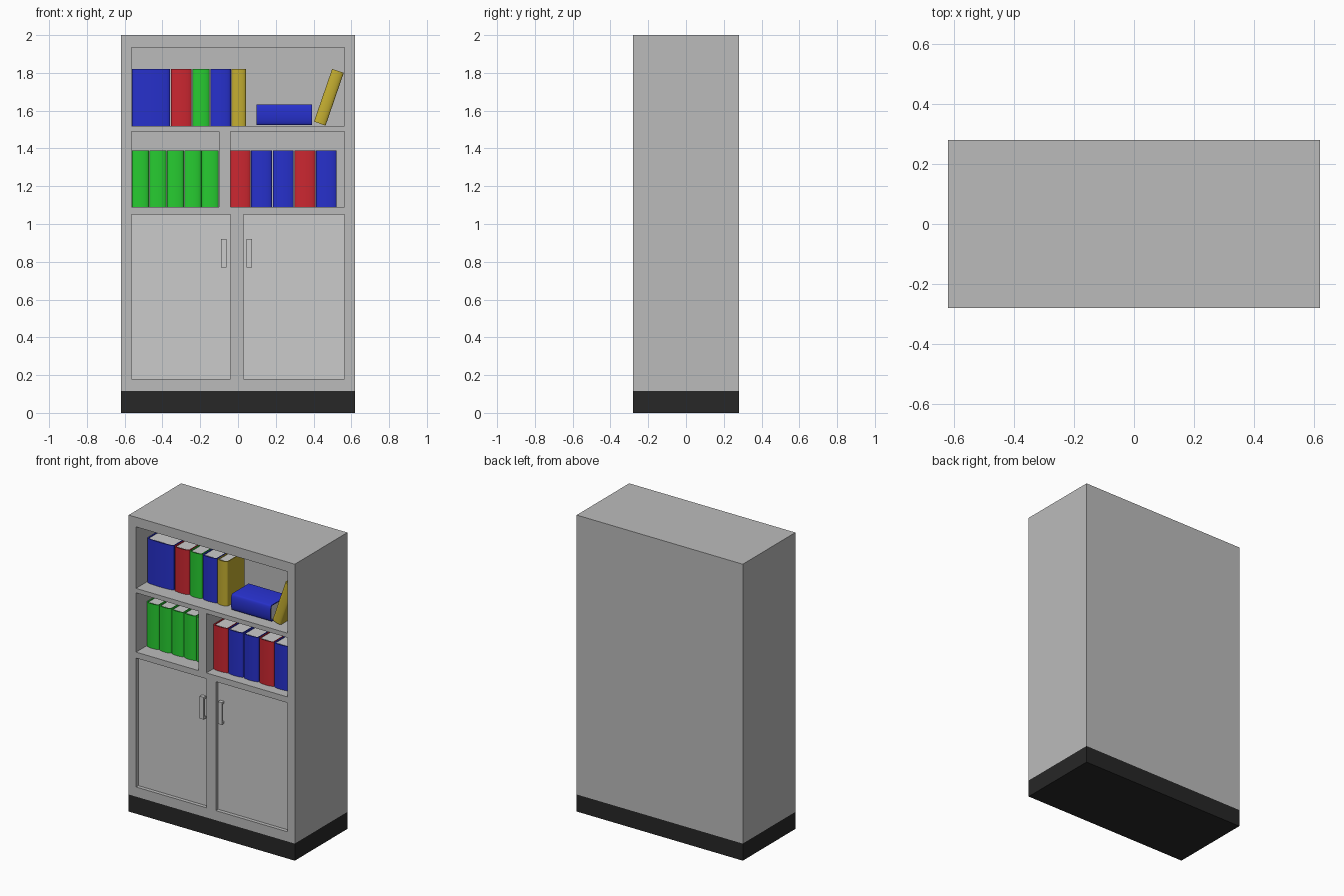
import bpy, bmesh, math
from mathutils import Matrix, Vector

if "Cube" in bpy.data.objects:
    bpy.data.objects.remove(bpy.data.objects["Cube"])


def material(name, rgb):
    m = bpy.data.materials.new(name)
    m.diffuse_color = (*rgb, 1)
    m.use_nodes = True
    m.node_tree.nodes["Principled BSDF"].inputs["Base Color"].default_value = m.diffuse_color
    return m


BODY = material("body_grey", (0.5, 0.5, 0.5))
BLACK = material("plinth_black", (0.02, 0.02, 0.02))
COLOURS = {
    "red": material("red", (0.6, 0.02, 0.03)),
    "green": material("green", (0.02, 0.6, 0.03)),
    "blue": material("blue", (0.02, 0.03, 0.6)),
    "yellow": material("yellow", (0.55, 0.42, 0.03)),
}


def make_object(name, bm, mat=None):
    bmesh.ops.recalc_face_normals(bm, faces=bm.faces)
    me = bpy.data.meshes.new(name)
    bm.to_mesh(me)
    bm.free()
    ob = bpy.data.objects.new(name, me)
    bpy.context.collection.objects.link(ob)
    if mat:
        me.materials.append(mat)
    return ob


def add_box(bm, x, y, z):
    size = Vector((x[1] - x[0], y[1] - y[0], z[1] - z[0]))
    mid = Vector((x[0] + x[1], y[0] + y[1], z[0] + z[1])) / 2
    bmesh.ops.create_cube(bm, size=1, matrix=Matrix.Translation(mid) @ Matrix.Diagonal((*size, 1)))


def box(name, x, y, z, mat=None):
    bm = bmesh.new()
    add_box(bm, x, y, z)
    return make_object(name, bm, mat)


FRONT, BACK = -0.28, 0.28
DOOR_Y = -0.255
SHELF_BACK = 0.08

# plinth and carcass
box("plinth", (-0.62, 0.62), (FRONT, BACK), (0, 0.115), BLACK)
carcass = box("carcass", (-0.62, 0.62), (FRONT, BACK), (0.115, 2.0), BODY)

# openings: three shelf bays and two shallow door recesses
openings = [
    ((-0.565, 0.565), (1.52, 1.935), SHELF_BACK),
    ((-0.565, -0.10), (1.09, 1.49), SHELF_BACK),
    ((-0.04, 0.565), (1.09, 1.49), SHELF_BACK),
    ((-0.565, -0.04), (0.18, 1.05), DOOR_Y + 0.02),
    ((0.03, 0.565), (0.18, 1.05), DOOR_Y + 0.02),
]
bm = bmesh.new()
for x, z, y in openings:
    add_box(bm, x, (FRONT - 0.1, y), z)
cutter = make_object("opening_cutter", bm)
cutter.hide_render = True
mod = carcass.modifiers.new("openings", "BOOLEAN")
mod.object = cutter
mod.operation = "DIFFERENCE"
mod.solver = "EXACT"
bpy.context.view_layer.objects.active = carcass
bpy.ops.object.modifier_apply(modifier=mod.name)
bpy.data.objects.remove(cutter)

# doors with bridge handles
for side, x, hx in (("left", (-0.565, -0.04), -0.075), ("right", (0.03, 0.565), 0.06)):
    box(side + "_door", x, (DOOR_Y, DOOR_Y + 0.02), (0.18, 1.05))
    bm = bmesh.new()
    hw = (hx - 0.015, hx + 0.015)
    add_box(bm, hw, (FRONT, FRONT + 0.01), (0.77, 0.92))
    for z in (0.77, 0.905):
        add_box(bm, hw, (FRONT + 0.01, DOOR_Y), (z, z + 0.015))
    make_object(side + "_door_handle", bm)


def book(name, colour, w, h, d, matrix):
    """Upright book centred on its own x and z, spine at y = 0."""
    t, bulge, n = 0.006, 0.014, 10

    def outline(half, y0):
        arc = [(-half * math.cos(math.pi * i / n), y0 + bulge * (1 - math.sin(math.pi * i / n)))
               for i in range(n + 1)]
        return [(-half, d)] + arc + [(half, d)]

    # cover wrapped round the spine
    pts = outline(w / 2, 0) + outline(w / 2 - t, t)[::-1]
    bm = bmesh.new()
    face = bm.faces.new([bm.verts.new((x, y, -h / 2)) for x, y in pts])
    ext = bmesh.ops.extrude_face_region(bm, geom=[face])
    bmesh.ops.translate(bm, vec=(0, 0, h),
                        verts=[v for v in ext["geom"] if isinstance(v, bmesh.types.BMVert)])
    bm.transform(matrix)
    cover = make_object(name + "_cover", bm, COLOURS[colour])
    for ob in bpy.context.selected_objects:
        ob.select_set(False)
    cover.select_set(True)
    bpy.context.view_layer.objects.active = cover
    bpy.ops.object.shade_smooth_by_angle(angle=math.radians(40))
    # page block
    bm = bmesh.new()
    add_box(bm, (-w / 2 + t, w / 2 - t), (bulge + t, d - 0.006), (-h / 2 + 0.006, h / 2 - 0.006))
    bm.transform(matrix)
    make_object(name + "_pages", bm)


def row(name, y, z, books):
    for i, (colour, x0, x1) in enumerate(books):
        pos = Matrix.Translation(((x0 + x1) / 2, y, (z[0] + z[1]) / 2))
        book(f"{name}_book_{i + 1}", colour, x1 - x0, z[1] - z[0], 0.19, pos)


# upright rows
row("top", -0.18, (1.52, 1.82), [
    ("blue", -0.56, -0.36), ("red", -0.355, -0.245), ("green", -0.24, -0.15),
    ("blue", -0.145, -0.038), ("yellow", -0.034, 0.042)])
row("middle_left", -0.18, (1.09, 1.39),
    [("green", -0.562 + 0.0925 * i, -0.472 + 0.0925 * i) for i in range(5)])
row("middle_right", -0.215, (1.09, 1.39), [
    ("red", -0.04, 0.067), ("blue", 0.07, 0.18), ("blue", 0.185, 0.295),
    ("red", 0.30, 0.41), ("blue", 0.413, 0.522)])

# lying and leaning books
book("lying_book", "blue", 0.11, 0.295, 0.19,
     Matrix.Translation((0.245, -0.215, 1.578)) @ Matrix.Rotation(math.pi / 2, 4, "Y"))
book("leaning_book", "yellow", 0.065, 0.295, 0.19,
     Matrix.Translation((0.481, -0.215, 1.671)) @ Matrix.Rotation(math.radians(19), 4, "Y"))
